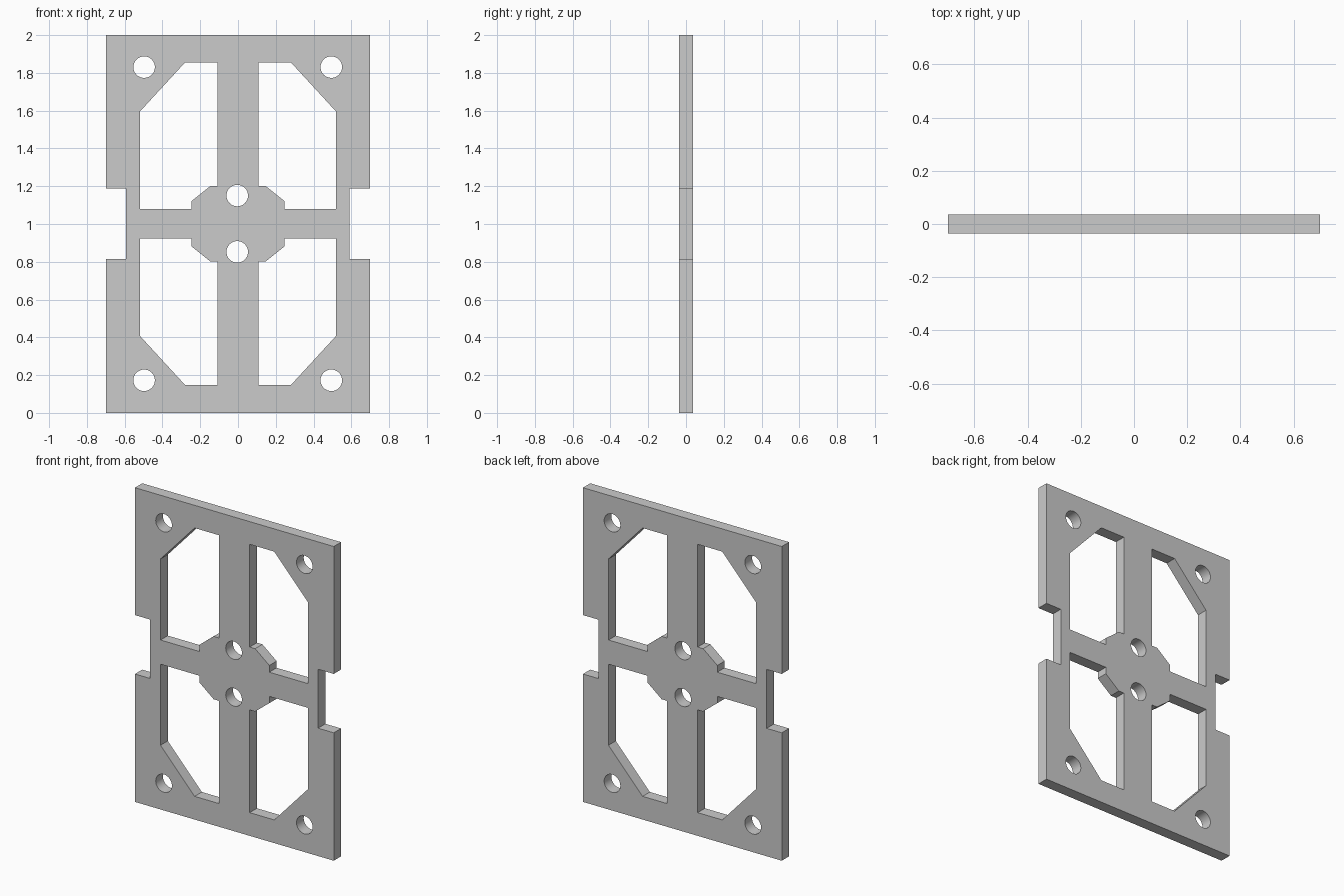
import bpy, bmesh, math
from mathutils import Vector

if "Cube" in bpy.data.objects:
    bpy.data.objects.remove(bpy.data.objects["Cube"])

HALF_T = 0.0365   # half the plate thickness
MID_Z = 1.0015    # mirror height of the cut-outs


def circle(x, z, r=0.057, n=32):
    return [(x + r * math.cos(2 * math.pi * i / n), z + r * math.sin(2 * math.pi * i / n))
            for i in range(n)]


# Outer outline with a notch in each side
outline = [(-0.70, 0), (0.70, 0), (0.70, 0.814), (0.59, 0.814), (0.59, 1.189), (0.70, 1.189),
           (0.70, 2), (-0.70, 2), (-0.70, 1.189), (-0.594, 1.189), (-0.594, 0.814), (-0.70, 0.814)]
loops = [outline]

# One window, heights relative to the mirror line, repeated in four quadrants
window = [(0.52, 0.077), (0.52, 0.593), (0.28, 0.854), (0.108, 0.854),
          (0.108, 0.20), (0.146, 0.20), (0.246, 0.12), (0.246, 0.077)]
for sx in (-1, 1):
    for sz in (-1, 1):
        loops.append([(sx * x, MID_Z + sz * z) for x, z in window])

# Corner screw holes and two hub holes
for sz in (-1, 1):
    for x in (-0.497, 0.494):
        loops.append(circle(x, MID_Z + sz * 0.829))
    loops.append(circle(-0.004, MID_Z + sz * 0.149))

# Fill the outline around the openings, then thicken
bm = bmesh.new()
edges = []
for pts in loops:
    vs = [bm.verts.new((x, -HALF_T, z)) for x, z in pts]
    edges += [bm.edges.new((vs[i], vs[(i + 1) % len(vs)])) for i in range(len(vs))]
bmesh.ops.triangle_fill(bm, use_beauty=True, use_dissolve=False, edges=edges, normal=Vector((0, -1, 0)))
res = bmesh.ops.extrude_face_region(bm, geom=bm.faces[:], use_keep_orig=True)
bmesh.ops.translate(bm, vec=(0, 2 * HALF_T, 0),
                    verts=[g for g in res["geom"] if isinstance(g, bmesh.types.BMVert)])
bmesh.ops.recalc_face_normals(bm, faces=bm.faces[:])

mesh = bpy.data.meshes.new("frame_plate")
bm.to_mesh(mesh)
bm.free()
plate = bpy.data.objects.new("frame_plate", mesh)
bpy.context.collection.objects.link(plate)

# Smooth hole walls, sharp edges elsewhere
bpy.context.view_layer.objects.active = plate
plate.select_set(True)
bpy.ops.object.shade_smooth_by_angle(angle=math.radians(30))
